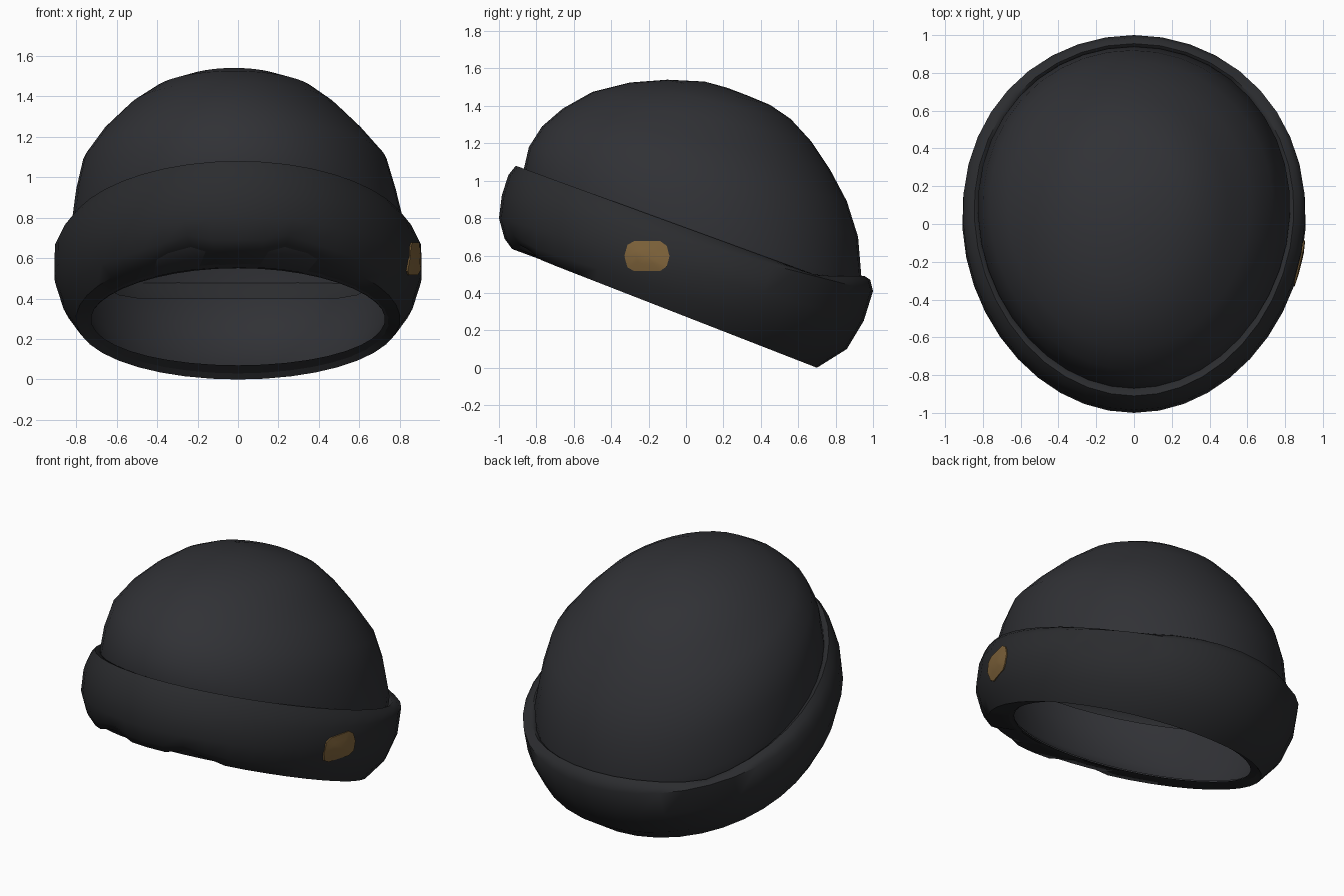
import bpy, bmesh, math
from mathutils import Vector
from mathutils.bvhtree import BVHTree

if "Cube" in bpy.data.objects:
    bpy.data.objects.remove(bpy.data.objects["Cube"])

SEG = 40


def material(name, rgb):
    m = bpy.data.materials.new(name)
    m.diffuse_color = (*rgb, 1)
    m.use_nodes = True
    m.node_tree.nodes["Principled BSDF"].inputs["Base Color"].default_value = m.diffuse_color
    return m


def ring(yf, zf, yb, zb, half, zmin=-1, lift=0, cx=0):
    """Tilted egg-shaped loop: front point, back point, half width."""
    pts = []
    for i in range(SEG):
        t = 2 * math.pi * i / SEG
        k = (1 - math.cos(t)) / 2
        x = half * math.sin(t) * (1 - 0.06 * math.cos(t))
        z = max(zf + (zb - zf) * k, zmin)
        if math.cos(t) > 0:  # scalloped front hem
            z += lift * math.exp(-((abs(x) - 0.28) / 0.09) ** 2)
        pts.append((x + cx, yf + (yb - yf) * k, z))
    return pts


def finish(bm, name, mat, angle=50):
    bmesh.ops.recalc_face_normals(bm, faces=bm.faces)
    me = bpy.data.meshes.new(name)
    bm.to_mesh(me)
    bm.free()
    ob = bpy.data.objects.new(name, me)
    bpy.context.collection.objects.link(ob)
    me.materials.append(mat)
    bpy.ops.object.select_all(action='DESELECT')
    ob.select_set(True)
    bpy.context.view_layer.objects.active = ob
    bpy.ops.object.shade_smooth_by_angle(angle=math.radians(angle))
    return ob


def loft(name, rings, mat, apex=None):
    bm = bmesh.new()
    rows = [[bm.verts.new(p) for p in r] for r in rings]
    for a, b in zip(rows, rows[1:]):
        for i in range(SEG):
            j = (i + 1) % SEG
            bm.faces.new((a[i], a[j], b[j], b[i]))
    if apex:
        tip = bm.verts.new(apex)
        for i in range(SEG):
            bm.faces.new((rows[-1][i], rows[-1][(i + 1) % SEG], tip))
    return finish(bm, name, mat)


knit = material("dark_knit", (0.030, 0.031, 0.036))
cuff_knit = material("dark_cuff_knit", (0.024, 0.025, 0.028))
tan = material("tan_patch", (0.22, 0.13, 0.045))

# Crown: open underneath, leaning back
loft("crown", [
    ring(-0.70, 0.555, 0.66, 0.065, 0.73),
    ring(-0.80, 0.66, 0.80, 0.14, 0.77),
    ring(-0.85, 0.88, 0.92, 0.30, 0.81),
    ring(-0.87, 1.05, 0.94, 0.46, 0.825),
    ring(-0.84, 1.18, 0.92, 0.70, 0.79, cx=-0.01),
    ring(-0.77, 1.29, 0.86, 0.89, 0.75, cx=-0.015),
    ring(-0.66, 1.385, 0.77, 1.06, 0.645, cx=-0.025),
    ring(-0.50, 1.475, 0.67, 1.21, 0.52, cx=-0.025),
    ring(-0.30, 1.525, 0.56, 1.33, 0.40, cx=-0.02),
    ring(-0.10, 1.54, 0.45, 1.405, 0.27, cx=-0.02),
    ring(0.10, 1.53, 0.33, 1.455, 0.12, cx=-0.02),
], knit, apex=(-0.02, 0.22, 1.497))

# Rolled cuff, from inner hem round the outside and into the crease
cuff = loft("cuff", [
    ring(-0.70, 0.55, 0.66, 0.06, 0.73),
    ring(-0.93, 0.635, 0.70, 0.0, 0.80, lift=0.05),
    ring(-0.97, 0.69, 0.86, 0.10, 0.865, lift=0.04),
    ring(-1.0, 0.80, 0.95, 0.25, 0.908),
    ring(-0.985, 0.92, 1.0, 0.41, 0.905),
    ring(-0.95, 1.03, 0.985, 0.40, 0.875, zmin=0.47),
    ring(-0.91, 1.08, 0.955, 0.40, 0.845, zmin=0.49),
    ring(-0.875, 1.06, 0.93, 0.38, 0.815, zmin=0.47),
    ring(-0.85, 0.98, 0.90, 0.32, 0.80, zmin=0.40),
], cuff_knit)

# Lining showing under the scalloped front hem
loft("hem_lining", [
    ring(-0.72, 0.555, 0.62, 0.07, 0.725),
    ring(-0.91, 0.64, 0.68, 0.03, 0.785),
    ring(-0.945, 0.71, 0.82, 0.13, 0.83),
], knit)

# Tan patch on the right side, laid onto the cuff surface
bm = bmesh.new()
bm.from_mesh(cuff.data)
tree = BVHTree.FromBMesh(bm)
bm.free()
outline = [(0.12, 0.0), (0.105, 0.055), (0.07, 0.08), (-0.07, 0.08), (-0.105, 0.06), (-0.122, 0.0),
           (-0.105, -0.06), (-0.07, -0.08), (0.07, -0.08), (0.105, -0.055)]


def on_cuff(y, z, lift=0.008):
    hit, normal, _, _ = tree.ray_cast(Vector((2, y, z)), Vector((-1, 0, 0)))
    return hit + Vector((lift, 0, 0))


bm = bmesh.new()
centre = bm.verts.new(on_cuff(-0.208, 0.597))
loops = [[bm.verts.new(on_cuff(-0.208 + y * s, 0.597 + z * s, l)) for y, z in outline]
         for s, l in ((0.5, 0.008), (1, 0.008), (1, -0.01))]
n = len(outline)
for i in range(n):
    j = (i + 1) % n
    bm.faces.new((centre, loops[0][i], loops[0][j]))
    for a, b in zip(loops, loops[1:]):
        bm.faces.new((a[i], b[i], b[j], a[j]))
finish(bm, "side_patch", tan, 40)
